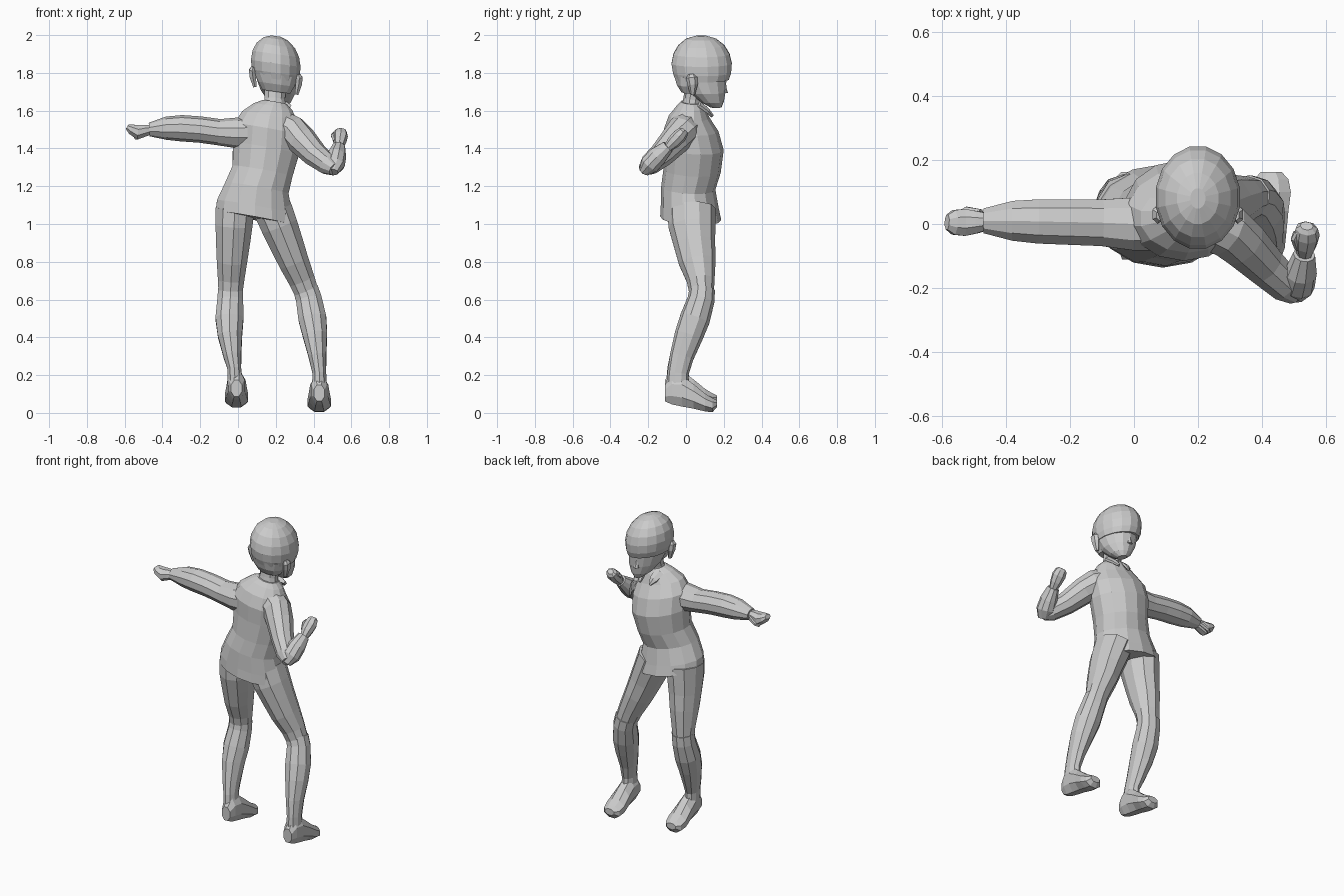
import bpy, bmesh, math
from mathutils import Vector


def loft(name, rows, n=10, fwd=(0, 1, 0), axis=None):
    """Skin elliptical rings (x, y, z, side radius, forward radius) along a path."""
    fwd = Vector(fwd)
    pts = [Vector(r[:3]) for r in rows]
    bm = bmesh.new()
    rings = []
    grow = 1 / math.sqrt(math.cos(math.pi / n))
    for i, r in enumerate(rows):
        t = Vector(axis) if axis else pts[min(i + 1, len(pts) - 1)] - pts[max(i - 1, 0)]
        t.normalize()
        side = fwd.cross(t).normalized()
        f = t.cross(side)
        ring = []
        for k in range(n):
            a = 2 * math.pi * (k + 0.5) / n
            ring.append(bm.verts.new(pts[i] + side * math.cos(a) * r[3] * grow
                                     + f * math.sin(a) * r[4] * grow))
        rings.append(ring)
    for a, b in zip(rings, rings[1:]):
        for k in range(n):
            bm.faces.new((a[k], a[(k + 1) % n], b[(k + 1) % n], b[k]))
    bm.faces.new(rings[0][::-1])
    bm.faces.new(rings[-1])
    bmesh.ops.recalc_face_normals(bm, faces=bm.faces)
    me = bpy.data.meshes.new(name)
    bm.to_mesh(me)
    bm.free()
    ob = bpy.data.objects.new(name, me)
    bpy.context.collection.objects.link(ob)
    return ob


UP = (0, 0, 1)

# Tunic, leaning and tilted toward +x
loft("tunic", [
    (.088, .025, 1.03, .212, .160),
    (.088, .020, 1.09, .205, .152),
    (.100, .012, 1.19, .172, .142),
    (.130, .032, 1.28, .163, .150),
    (.148, .043, 1.40, .180, .155),
    (.155, .028, 1.50, .180, .142),
    (.168, .017, 1.57, .150, .106),
    (.185, .025, 1.62, .105, .075),
    (.195, .028, 1.645, .065, .055)], 14, axis=(.18, .06, 1))

# Neck
loft("neck", [(.19, .025, 1.58, .07, .055), (.195, .035, 1.66, .055, .048),
              (.2, .06, 1.76, .062, .06)], 10)

# Collar points at the front of the neck
for s in (-1, 1):
    loft("collar_point", [(.195 + s * .06, .07, 1.635, .03, .014),
                          (.195 + s * .045, .115, 1.60, .026, .012),
                          (.195 + s * .035, .14, 1.57, .006, .008)], 6)

# Head: jaw and face, then cap of hair with a ledge over the face
TILT = (.14, 0, 1)
loft("face", [
    (.222, .158, 1.618, .026, .030),
    (.216, .138, 1.648, .062, .062),
    (.210, .110, 1.70, .094, .098),
    (.203, .083, 1.77, .112, .130),
    (.200, .083, 1.82, .112, .130)], 14, axis=TILT)
loft("hair_cap", [
    (.202, .085, 1.765, .117, .142),
    (.200, .085, 1.80, .129, .155),
    (.200, .083, 1.85, .134, .161),
    (.200, .082, 1.90, .126, .150),
    (.200, .081, 1.945, .104, .123),
    (.200, .080, 1.98, .066, .080),
    (.200, .080, 1.995, .024, .032)], 16, axis=TILT)
loft("nape_hair", [(.203, .03, 1.70, .075, .055), (.203, .03, 1.74, .098, .080),
                   (.2, .06, 1.79, .12, .125)], 12, axis=TILT)
loft("nose", [(.208, .205, 1.695, .018, .016), (.206, .203, 1.715, .012, .012),
              (.204, .20, 1.755, .008, .010)], 6, axis=TILT)

# Ears
for s in (-1, 1):
    x, z = .2 + s * .122, 1.76 - s * .02
    loft("ear", [(x - s * .012, .035, z - .055, .010, .012),
                 (x, .035, z, .018, .026),
                 (x + s * .003, .03, z + .035, .018, .028),
                 (x - s * .002, .028, z + .052, .010, .016)], 6)

# Outstretched arm
loft("straight_arm", [
    (.08, .0, 1.485, .085, .085),
    (.00, .0, 1.482, .085, .080),
    (-.10, .004, 1.486, .075, .068),
    (-.20, .006, 1.50, .073, .068),
    (-.30, .008, 1.507, .071, .068),
    (-.38, .010, 1.507, .064, .060),
    (-.47, .010, 1.50, .040, .035)], 10, fwd=UP)
loft("straight_hand", [
    (-.455, .008, 1.50, .026, .024),
    (-.49, .006, 1.495, .036, .032),
    (-.53, .005, 1.485, .044, .040),
    (-.565, .005, 1.502, .040, .028),
    (-.586, .006, 1.515, .024, .014)], 8, fwd=UP)
loft("straight_thumb", [(-.48, .035, 1.49, .012, .014), (-.525, .042, 1.465, .013, .013),
                        (-.545, .03, 1.455, .009, .009)], 6, fwd=UP)

# Bent arm
loft("bent_upper_arm", [
    (.23, .005, 1.515, .085, .082),
    (.29, -.02, 1.49, .085, .082),
    (.34, -.06, 1.44, .078, .078),
    (.41, -.13, 1.365, .065, .066),
    (.475, -.19, 1.315, .056, .056),
    (.51, -.222, 1.29, .034, .034)], 10, fwd=UP)
loft("bent_forearm", [
    (.495, -.222, 1.275, .038, .026),
    (.510, -.19, 1.315, .056, .052),
    (.522, -.15, 1.36, .050, .052),
    (.533, -.095, 1.41, .034, .034)], 10, fwd=(-.3, -.6, .7))
loft("bent_hand", [
    (.534, -.095, 1.405, .024, .024),
    (.538, -.065, 1.435, .034, .034),
    (.541, -.035, 1.465, .040, .036),
    (.541, -.014, 1.488, .034, .028),
    (.541, -.006, 1.498, .020, .016)], 8, fwd=(-.3, -.6, .7))
loft("bent_thumb", [(.515, -.075, 1.44, .012, .012), (.503, -.045, 1.47, .012, .012),
                    (.508, -.025, 1.48, .008, .008)], 6)

# Legs share height, depth and radii; only the x path and lift differ
THIGH = [(1.08, .03, .105, .125), (.99, .032, .100, .122), (.90, .044, .092, .108),
         (.80, .060, .082, .096), (.70, .078, .071, .072), (.61, .085, .063, .060)]
SHIN = [(.655, .086, .068, .066), (.60, .080, .070, .070), (.50, .048, .076, .078),
        (.41, .015, .066, .074), (.30, -.022, .048, .062), (.21, -.042, .037, .055),
        (.12, -.045, .042, .060)]
FOOT = [(-.112, .06, .15, .030), (-.075, .042, .20, .044), (-.02, .030, .20, .050),
        (.04, .020, .155, .056), (.10, .006, .105, .064), (.14, .002, .080, .056),
        (.163, .028, .068, .034)]


def leg(side, path, lift):
    def x_at(z):
        for (z0, x0), (z1, x1) in zip(path, path[1:]):
            if z >= z1:
                return x0 + (x1 - x0) * (z0 - z) / (z0 - z1)
        return path[-1][1]
    loft(side + "_thigh", [(x_at(z), y, z, rx, ry) for z, y, rx, ry in THIGH], 10)
    loft(side + "_boot_shaft", [(x_at(z), y, z + lift * (z < .3), rx, ry)
                                for z, y, rx, ry in SHIN], 10)
    fx = path[-1][1]
    loft(side + "_foot", [(fx, y, (a + b) / 2 + lift, w, (b - a) / 2)
                          for y, a, b, w in FOOT], 8, fwd=UP, axis=(0, 1, 0))


leg("left", [(1.1, -.015), (.80, -.032), (.63, -.040), (.45, -.047), (.2, -.018), (0, -.008)], .025)
leg("right", [(1.1, .175), (1.0, .215), (.80, .295), (.63, .370), (.45, .403), (.2, .432), (0, .430)], 0)
